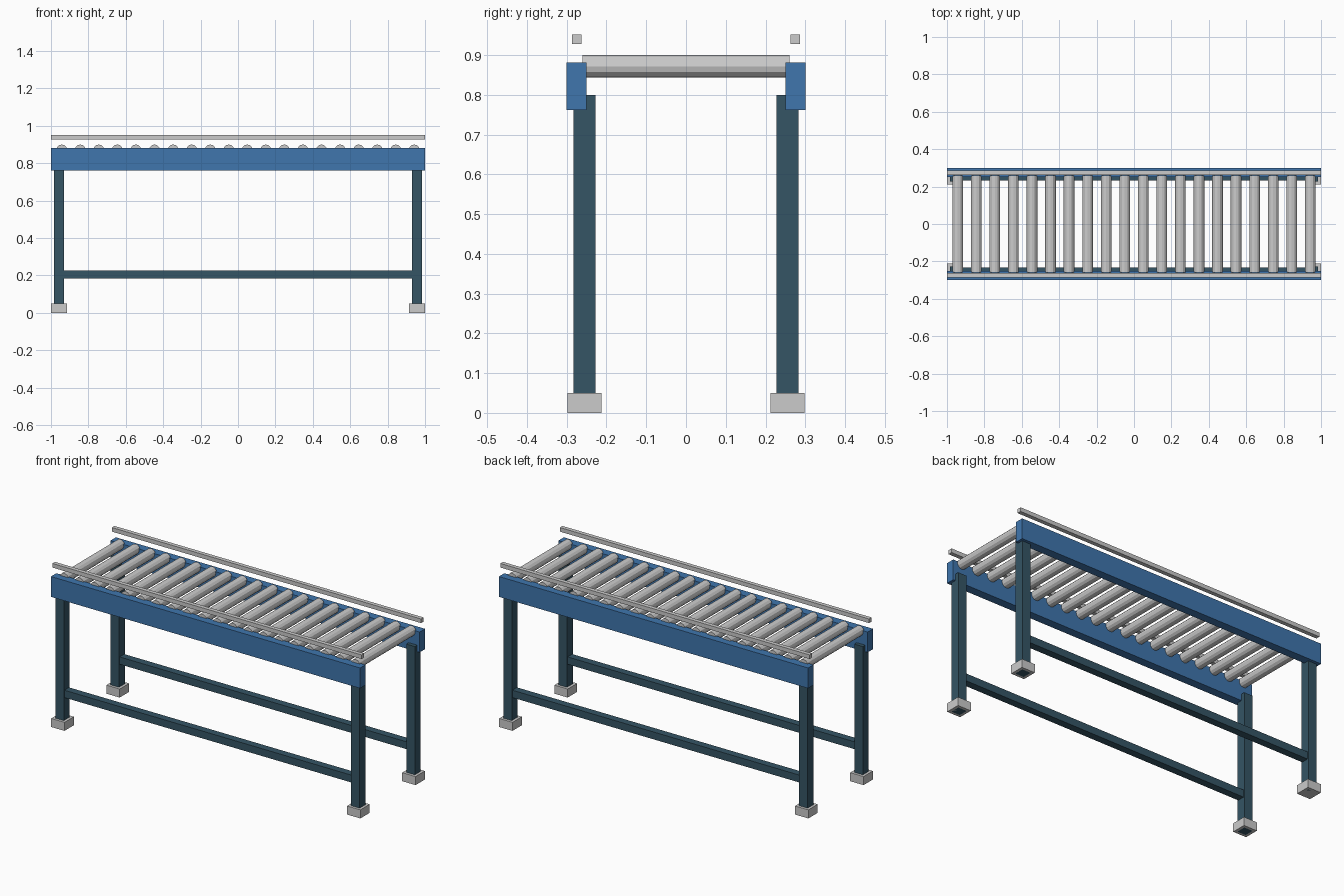
import bpy
from math import pi

if "Cube" in bpy.data.objects:
    bpy.data.objects.remove(bpy.data.objects["Cube"])


def material(name, color):
    m = bpy.data.materials.new(name)
    m.diffuse_color = color
    m.use_nodes = True
    m.node_tree.nodes["Principled BSDF"].inputs["Base Color"].default_value = m.diffuse_color
    return m


BLUE = material("blue_paint", (0.05, 0.18, 0.42, 1))
TEAL = material("dark_steel", (0.035, 0.09, 0.13, 1))


def box(name, center, size, mat=None):
    bpy.ops.mesh.primitive_cube_add(size=1, location=center)
    ob = bpy.context.object
    ob.name = name
    ob.scale = size
    bpy.ops.object.transform_apply(location=False, rotation=False, scale=True)
    if mat:
        ob.data.materials.append(mat)
    return ob


LEG_X, LEG_Y = 0.957, 0.255

for side, sy in (("front", -1), ("back", 1)):
    # side frame, guard rail and lower stretcher
    box(f"{side}_side_rail", (0, sy * 0.275, 0.821), (2, 0.05, 0.119), BLUE)
    box(f"{side}_guard_rail", (0, sy * 0.275, 0.940), (2, 0.024, 0.024))
    box(f"{side}_stretcher", (0, sy * LEG_Y, 0.204), (2 * LEG_X, 0.043, 0.043), TEAL)
    # legs with foot pads
    for end, sx in (("left", -1), ("right", 1)):
        box(f"{side}_{end}_leg", (sx * LEG_X, sy * LEG_Y, 0.40), (0.055, 0.055, 0.80), TEAL)
        box(f"{side}_{end}_foot", (sx * LEG_X, sy * LEG_Y, 0.025), (0.086, 0.086, 0.05))

# row of rollers lying across the frame
COUNT, R = 20, 0.0286
for i in range(COUNT):
    x = -0.9425 + i * 1.885 / (COUNT - 1)
    bpy.ops.mesh.primitive_cylinder_add(vertices=12, radius=R, depth=0.52,
                                        location=(x, 0, 0.8714), rotation=(pi / 2, 0, 0))
    bpy.context.object.name = f"roller_{i + 1}"
